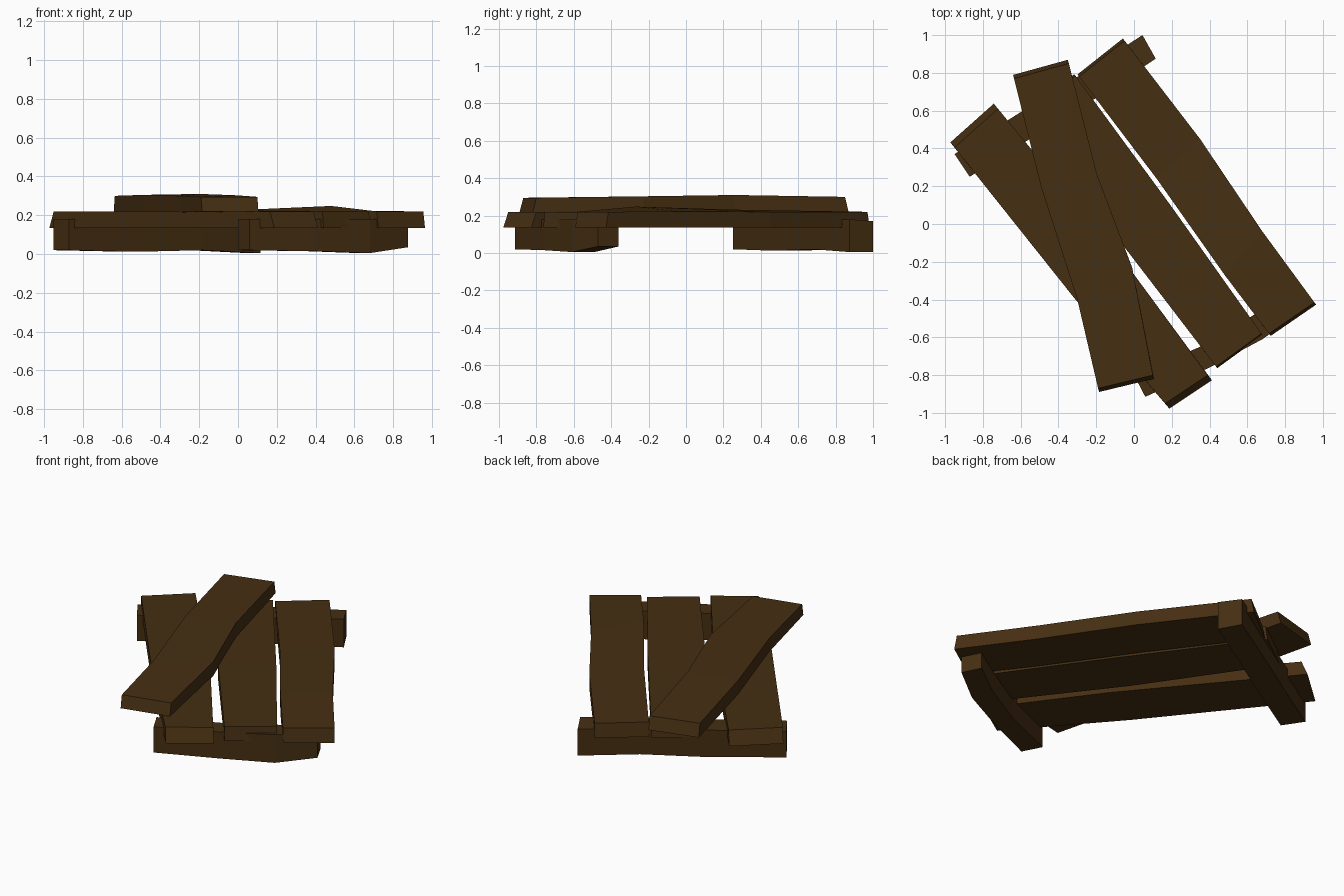
import bpy, bmesh

wood = bpy.data.materials.new("dark_wood")
wood.diffuse_color = (0.06, 0.028, 0.006, 1)


def plank(name, stations, slant=0.0):
    """Loft a board through cross-sections (left xy, right xy, bottom z, left top z, right top z).
    slant pushes the lower edges of both ends outwards along the board."""
    bm = bmesh.new()
    rings = []
    last = len(stations) - 1
    (ax, ay), (bx, by) = stations[0][0], stations[last][0]
    length = ((bx - ax) ** 2 + (by - ay) ** 2) ** 0.5
    for i, ((lx, ly), (rx, ry), z0, zl, zr) in enumerate(stations):
        s = slant * (-1 if i == 0 else 1 if i == last else 0) / length
        dx, dy = (bx - ax) * s, (by - ay) * s
        points = [(lx + dx, ly + dy, z0), (rx + dx, ry + dy, z0), (rx, ry, zr), (lx, ly, zl)]
        rings.append([bm.verts.new(p) for p in points])
    for a, b in zip(rings, rings[1:]):
        for k in range(4):
            n = (k + 1) % 4
            bm.faces.new((a[k], a[n], b[n], b[k]))
    bm.faces.new(rings[0][::-1])
    bm.faces.new(rings[-1])
    bmesh.ops.recalc_face_normals(bm, faces=bm.faces)
    mesh = bpy.data.meshes.new(name)
    bm.to_mesh(mesh)
    bm.free()
    mesh.materials.append(wood)
    bpy.context.collection.objects.link(bpy.data.objects.new(name, mesh))


# Supporting beams underneath
plank("back_beam", [
    ((-0.95, 0.37), (-0.87, 0.25), 0.02, 0.18, 0.18),
    ((-0.58, 0.605), (-0.52, 0.47), 0.012, 0.18, 0.18),
    ((-0.25, 0.81), (-0.18, 0.68), 0.02, 0.18, 0.18),
    ((0.045, 1.0), (0.115, 0.875), 0.005, 0.17, 0.18),
])
plank("front_beam", [
    ((0.0, -0.80), (0.06, -0.915), 0.02, 0.18, 0.18),
    ((0.35, -0.65), (0.40, -0.76), 0.015, 0.18, 0.18),
    ((0.62, -0.49), (0.68, -0.61), 0.005, 0.18, 0.18),
    ((0.82, -0.36), (0.875, -0.47), 0.035, 0.18, 0.18),
])

# Three parallel slats
plank("right_slat", [
    ((-0.29, 0.78), (-0.05, 0.97), 0.135, 0.22, 0.22),
    ((0.12, 0.24), (0.35, 0.45), 0.135, 0.232, 0.22),
    ((0.48, -0.27), (0.68, -0.04), 0.135, 0.248, 0.222),
    ((0.715, -0.58), (0.955, -0.415), 0.135, 0.22, 0.22),
], 0.015)
plank("middle_slat", [
    ((-0.55, 0.61), (-0.31, 0.785), 0.135, 0.22, 0.22),
    ((-0.06, -0.11), (0.20, 0.09), 0.135, 0.225, 0.225),
    ((0.435, -0.755), (0.675, -0.58), 0.135, 0.22, 0.22),
], 0.01)
plank("left_slat", [
    ((-0.95, 0.405), (-0.72, 0.61), 0.135, 0.22, 0.22),
    ((-0.31, -0.40), (-0.02, -0.24), 0.135, 0.22, 0.22),
    ((0.165, -0.95), (0.39, -0.80), 0.135, 0.22, 0.22),
], 0.035)

# Loose board lying across the slats
plank("top_board", [
    ((-0.635, 0.77), (-0.345, 0.85), 0.22, 0.30, 0.30),
    ((-0.49, 0.19), (-0.195, 0.26), 0.215, 0.305, 0.31),
    ((-0.30, -0.40), (-0.01, -0.23), 0.215, 0.30, 0.303),
    ((-0.19, -0.87), (0.10, -0.80), 0.22, 0.295, 0.295),
], 0.02)
